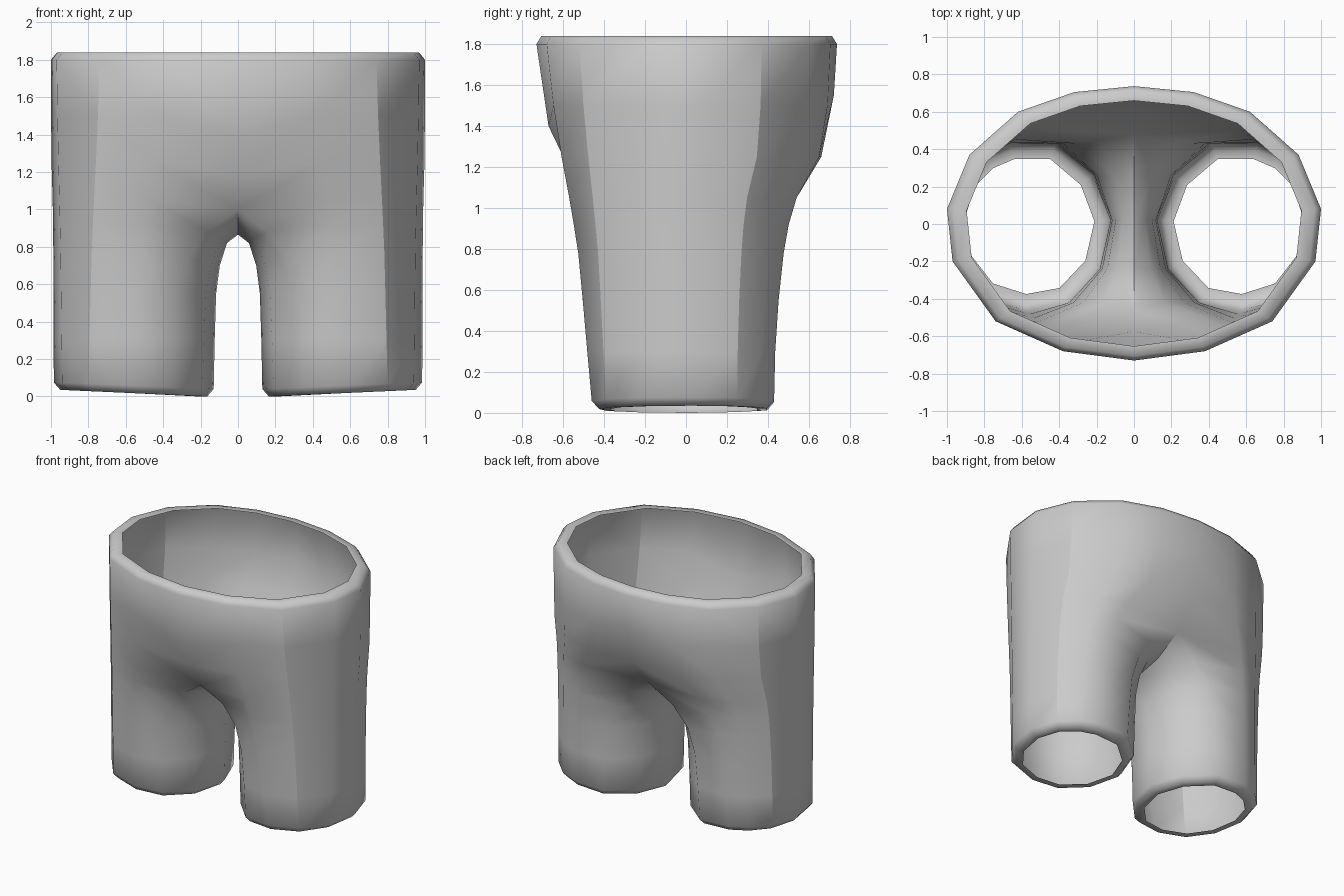
import bpy
import math

if "Cube" in bpy.data.objects:
    bpy.data.objects.remove(bpy.data.objects["Cube"])

# Outline of one leg hem, counter-clockwise from the inner front; last three columns face the other leg
LEG = [(.36, -.42), (.58, -.46), (.80, -.39), (.94, -.21), (.985, .04), (.92, .25),
       (.80, .37), (.66, .43), (.42, .43), (.22, .26), (.13, .02), (.19, -.24)]
# Half outline of the waist, from centre front to centre back
WAIST = [(0, -.73), (.38, -.68), (.74, -.52), (.97, -.2), (1, .08), (.88, .37),
         (.62, .6), (.32, .705), (0, .737)]
CROTCH = 5                                                  # row where the legs join
TOP = 8                                                     # waist row
Z_SIDE = [.04, .3, .55, .78, .92, 1.05, 1.25, 1.5, 1.80]    # row heights on the outside
Z_FRONT = [.04, .3, .55, .74, .88, 1.0, 1.2, 1.4, 1.80]     # centre front column
Z_BACK = [.04, .3, .55, .74, .88, 1.03, 1.25, 1.55, 1.80]   # centre back column
Z_INNER = [.04, .3, .55, .7, .82, .865]                     # rows between the legs
T_FRONT = [0, .1, .2, .3, .4, .5, .67, .85, 1]              # leg-to-waist blends
T_BACK = [0, .02, .08, .17, .26, .4, .8, .95, 1]
T_MID_FRONT = [0, 0, 0, 0, 0, .15, .5, .81, 1]
T_MID_BACK = [0, 0, 0, 0, 0, .15, .75, .95, 1]
PULL = [0, .04, .1, .25, .55, 1, 1, 1, 1]                   # pull towards the centre line
CREASES = (2, 5)                                            # columns with a crisp fold


def tilt(x):
    """Hems rise slightly towards the outside."""
    return .035 * (x - .13) / .85


def point(c, r):
    """Position of column c on row r of the main surface."""
    x, y = LEG[c]
    hem = tilt(x) if r == 0 else 0
    if c > 8:
        lift = 0 if c == 10 else .05 * PULL[r]
        return (x * (1 - PULL[r]), y, Z_INNER[r] + lift + hem)
    wx, wy = WAIST[c]
    if c in (0, 8):
        t = (T_MID_FRONT if c == 0 else T_MID_BACK)[r]
        z = (Z_FRONT if c == 0 else Z_BACK)[r]
        return (x * (1 - PULL[r]), y + (wy - y) * t, z + hem)
    t = (T_FRONT if y < 0 else T_BACK)[r]
    return (x + (wx - x) * t, y + (wy - y) * t, Z_SIDE[r] + hem)


def hem_point(c, s):
    """Leg opening outline, shrunk by s about the leg centre."""
    x, y = LEG[c]
    return (.56 + (x - .56) * s, -.01 + (y + .01) * s, tilt(x))


verts, faces = [], []


def add_row(points):
    start = len(verts)
    verts.extend(points)
    return list(range(start, len(verts)))


def bridge(low, high, count):
    for c in range(count):
        d = (c + 1) % 12
        faces.append([low[c], low[d], high[d], high[c]])


# Turned-in leg hem, main surface, turned-in waistband
rows = [add_row([hem_point(c, s) for c in range(12)]) for s in (.81, .92)]
rows += [add_row([point(c, r) for c in range(12 if r <= CROTCH else 9)]) for r in range(TOP + 1)]
rows += [add_row([(x * s, y * s, 1.84) for x, y in WAIST]) for s in (.967, .895)]
for low, high in zip(rows, rows[1:]):
    bridge(low, high, 12 if len(high) == 12 else 8)
# Rows at and above the crotch are open at the centre line
mesh = bpy.data.meshes.new("shorts")
mesh.from_pydata(verts, [], faces)
shorts = bpy.data.objects.new("shorts", mesh)
bpy.context.collection.objects.link(shorts)

cloth = bpy.data.materials.new("grey cloth")
cloth.diffuse_color = (.6, .6, .6, 1)
cloth.use_nodes = True
cloth.node_tree.nodes["Principled BSDF"].inputs["Base Color"].default_value = cloth.diffuse_color
mesh.materials.append(cloth)

# Crisp folds down the sides
folds = {frozenset((a[c], b[c])) for a, b in zip(rows[2:], rows[3:11]) for c in CREASES}
for edge in mesh.edges:
    if frozenset(edge.vertices) in folds:
        edge.use_edge_sharp = True

# Mirror to the other leg and smooth
mirror = shorts.modifiers.new("mirror", 'MIRROR')
mirror.merge_threshold = .001
bpy.context.view_layer.objects.active = shorts
shorts.select_set(True)
bpy.ops.object.convert(target='MESH')
bpy.ops.object.shade_smooth_by_angle(angle=math.radians(60), keep_sharp_edges=True)
